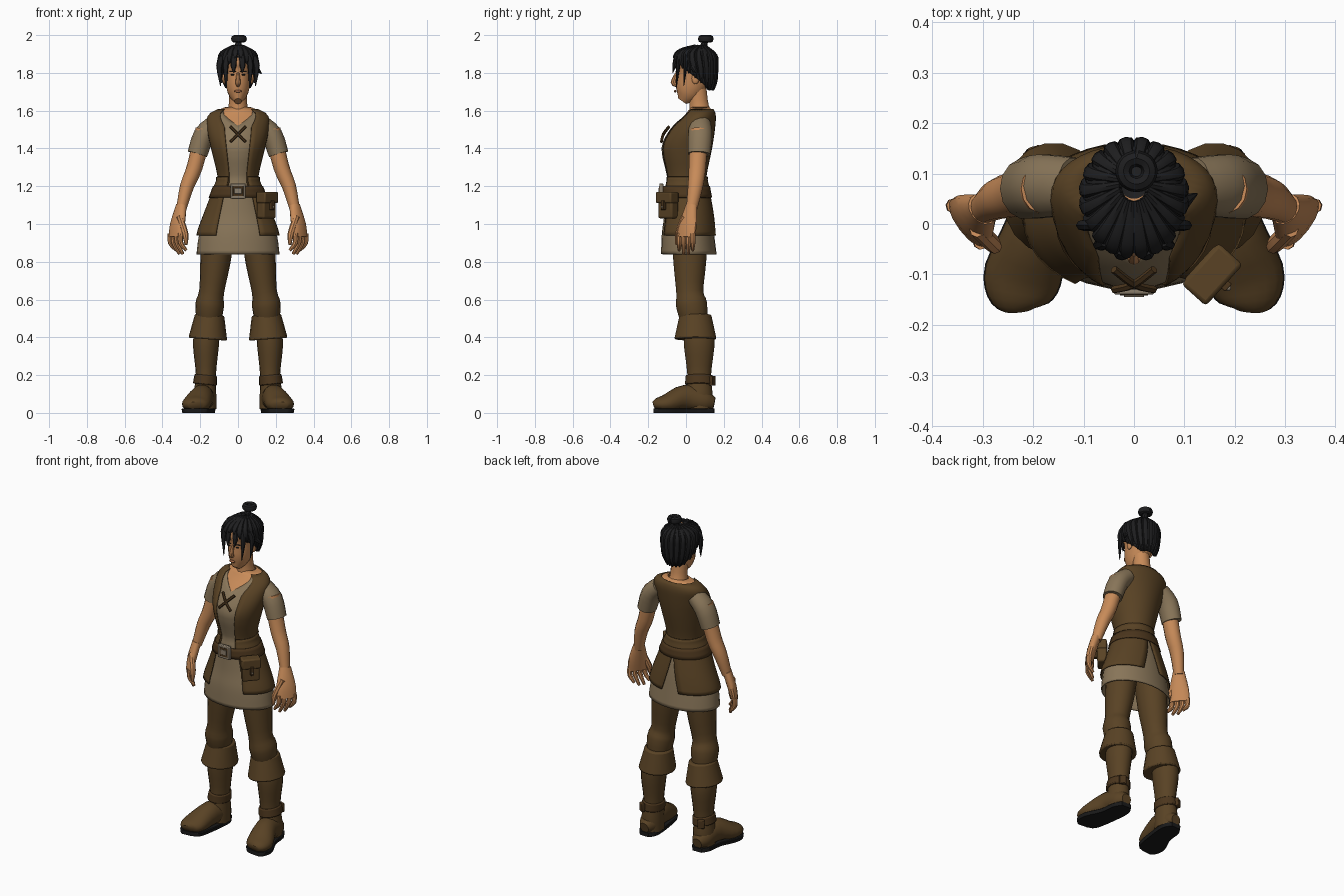
import bpy, bmesh, math
from mathutils import Vector, Matrix

cube = bpy.data.objects.get("Cube")
if cube:
    bpy.data.objects.remove(cube, do_unlink=True)


def material(name, red, green, blue):
    mat = bpy.data.materials.new(name)
    mat.use_nodes = True
    colour = (red, green, blue, 1)
    mat.diffuse_color = colour
    shader = mat.node_tree.nodes["Principled BSDF"]
    shader.inputs["Base Color"].default_value = colour
    shader.inputs["Roughness"].default_value = 0.8
    return mat


SKIN = material("skin", .58, .26, .1)
LIPS = material("lips", .42, .16, .07)
LEATHER = material("brown leather", .1, .055, .018)
STRAP = material("dark leather", .07, .036, .012)
LINEN = material("linen", .25, .18, .1)
HAIR = material("black hair", .013, .013, .014)
SOLE = material("black sole", .01, .01, .01)
METAL = material("dull metal", .26, .21, .15)
UP = Vector((0, 0, 1))
BACK = Vector((0, 1, 0))


def finish(name, bm, mat, mirror=False, thick=0, bevel=0):
    mesh = bpy.data.meshes.new(name)
    bm.to_mesh(mesh)
    bm.free()
    mesh.materials.append(mat)
    mesh.shade_smooth()
    mesh.set_sharp_from_angle(angle=math.radians(40))
    ob = bpy.data.objects.new(name, mesh)
    bpy.context.collection.objects.link(ob)
    if bevel:
        modifier = ob.modifiers.new("Bevel", "BEVEL")
        modifier.width = bevel
        modifier.segments = 2
    if mirror:
        ob.modifiers.new("Mirror", "MIRROR")
    if thick:
        modifier = ob.modifiers.new("Thickness", "SOLIDIFY")
        modifier.thickness = thick
        modifier.offset = -1
    return ob


def spline(a, b, c, d, f):
    return b + ((c - a) + ((2 * a - 5 * b + 4 * c - d) + (3 * (b - c) + d - a) * f) * f) * f / 2


def smooth(points):
    """Curve of any dimension that passes through all the points."""
    pts = [points[0], *points, points[-1]]
    out = []
    for four in zip(pts, pts[1:], pts[2:], pts[3:]):
        for f in (0, 1 / 3, 2 / 3):
            out.append([spline(*values, f) for values in zip(*four)])
    return out + [list(points[-1])]


def tube(name, mat, points, ref=BACK, flat=1, sides=14, mirror=False, bevel=0, floor=0, ceiling=2):
    """Capped limb through (x, y, z, radius, optional radius along ref)."""
    bm = bmesh.new()
    path = smooth(points) if len(points) > 2 else points
    centres = [Vector(p[:3]) for p in path]
    rings = []
    for i, p in enumerate(path):
        tangent = centres[min(i + 1, len(path) - 1)] - centres[max(i - 1, 0)]
        u = tangent.cross(ref).normalized()
        v = u.cross(tangent).normalized()
        wide = max(p[3], .002)
        deep = max(p[4], .002) if len(p) > 4 else wide * flat
        ring = []
        for j in range(sides):
            a = math.tau * j / sides
            co = centres[i] + u * wide * math.cos(a) + v * deep * math.sin(a)
            co.z = min(max(co.z, floor), ceiling)
            ring.append(bm.verts.new(co))
        rings.append(ring)
    for low, high in zip(rings, rings[1:]):
        for j in range(sides):
            k = (j + 1) % sides
            bm.faces.new((low[j], low[k], high[k], high[j]))
    bm.faces.new(rings[0])
    bm.faces.new(rings[-1])
    bmesh.ops.recalc_face_normals(bm, faces=bm.faces[:])
    return finish(name, bm, mat, mirror, bevel=bevel)


def sample(profile, z):
    """Depth centre, half width and half depth of a profile at height z."""
    for a, b in zip(profile, profile[1:]):
        if z <= b[0]:
            f = max(0, (z - a[0]) / (b[0] - a[0]))
            return [p + (q - p) * f for p, q in zip(a[1:], b[1:])]
    return profile[-1][1:]


def on_profile(profile, angle, z, grow=0, scale=1):
    """Point on a profile; the angle in degrees runs from the front to the left."""
    cy, rx, ry = sample(profile, z)
    a = math.radians(angle)
    return Vector((scale * (rx + grow) * math.sin(a), cy - scale * (ry + grow) * math.cos(a), z))


def closed(z):
    return 0


def wrap(name, mat, profile, low, high, grow=0, front=closed, back=closed):
    """Mirrored sheet around a profile; front and back give the half gaps in degrees by height."""
    bm = bmesh.new()
    steps = 14
    count = max(3, round((high - low) * 50))
    rows = []
    for i in range(count + 1):
        z = low + (high - low) * i / count
        start, end = front(z), 180 - back(z)
        rows.append([bm.verts.new(on_profile(profile, start + (end - start) * j / steps, z, grow))
                     for j in range(steps + 1)])
    for a, b in zip(rows, rows[1:]):
        for j in range(steps):
            bm.faces.new((a[j], a[j + 1], b[j + 1], b[j]))
    return finish(name, bm, mat, True, .006)


def box(name, mat, at, size, turn=0, bevel=.004, mirror=False):
    bm = bmesh.new()
    bmesh.ops.create_cube(bm, size=1)
    spin = Matrix.Rotation(math.radians(turn), 4, "Z")
    bm.transform(Matrix.Translation(at) @ spin @ Matrix.Diagonal((*size, 1)))
    return finish(name, bm, mat, mirror, bevel=bevel)


def ball(name, mat, at, size, mirror=False):
    bm = bmesh.new()
    bmesh.ops.create_uvsphere(bm, u_segments=12, v_segments=8, radius=1)
    bm.transform(Matrix.Translation(at) @ Matrix.Diagonal((*size, 1)))
    return finish(name, bm, mat, mirror)


# Clothes: every layer wraps one body profile (height, depth centre, half width, half depth)
BODY = smooth([(.84, .015, .22, .147), (.95, .01, .205, .138), (1.05, .01, .17, .125), (1.2, 0, .113, .107),
               (1.25, 0, .1, .1), (1.4, 0, .135, .13), (1.5, .03, .155, .115), (1.58, .07, .15, .08),
               (1.62, .075, .07, .055)])
wrap("chest", SKIN, BODY, 1.4, 1.62, -.006)
wrap("tunic", LINEN, BODY, .84, 1.6, front=lambda z: max(0, 500 * (z - 1.52)))
wrap("vest", LEATHER, BODY, 1.18, 1.61, .008, front=lambda z: 26 + 200 * max(0, z - 1.52))
wrap("vest_waist_band", LEATHER, BODY, 1.18, 1.25, .016, front=lambda z: 28)
wrap("skirt_flaps", LEATHER, BODY, .94, 1.19, .014, front=lambda z: 32, back=lambda z: 60 * (1.19 - z))
wrap("belt", STRAP, BODY, 1.14, 1.2, .02)
tube("vest_lacing", STRAP, [(-.04, -.09, 1.515, .008), (0, -.12, 1.475, .008), (.04, -.13, 1.435, .008)],
     sides=6, mirror=True)

# Buckle and pouch
box("buckle", METAL, (0, -.13, 1.175), (.08, .02, .08))
box("buckle_inset", STRAP, (0, -.138, 1.175), (.056, .008, .054), bevel=.001)
box("buckle_bar", METAL, (0, -.142, 1.175), (.04, .006, .03), bevel=.002)
box("pouch", LEATHER, (.15, -.095, 1.1), (.1, .055, .14), 48, .01)
box("pouch_lid", LEATHER, (.155, -.1, 1.14), (.11, .065, .06), 48, .008)
box("pouch_tab", STRAP, (.18, -.12, 1.1), (.02, .02, .05), 48, .002)
ball("pouch_stud", METAL, (.187, -.127, 1.09), (.006, .006, .006))

# Sleeves, arms and hands
tube("sleeves", LINEN, [(.12, .075, 1.53, .05), (.18, .075, 1.47, .056), (.215, .07, 1.37, .053)],
     flat=1.15, mirror=True)
tube("arms", SKIN, [(.18, .07, 1.5, .045), (.23, .06, 1.3, .042), (.27, .05, 1.2, .037), (.3, .03, 1.08, .027)],
     flat=1.1, mirror=True)
across = Vector((.6, .8, 0))
tube("palms", SKIN, [(.3, .03, 1.1, .026, .033), (.32, .01, 1, .026, .056), (.33, 0, .93, .02, .058)],
     across, mirror=True)
for i, finger in enumerate(("index", "middle", "ring", "little")):
    knuckle = Vector((.33, 0, .95)) + across * .03 * (i - 1.5)
    curl = Vector((-.03, 0, -.12 + .02 * abs(i - 1.5)))
    tube(finger + "_fingers", SKIN, [(*knuckle, .015), (*(knuckle - UP * .05), .014), (*(knuckle + curl), .008)],
         across, sides=8, mirror=True)
tube("thumbs", SKIN, [(.31, -.01, 1.04, .017), (.28, -.04, .95, .017), (.275, -.05, .89, .008)],
     sides=8, mirror=True)

# Trousers and boots
tube("trousers", LEATHER, [(.1, .02, 1, .09), (.12, .02, .8, .08), (.14, .02, .64, .066), (.15, .03, .57, .076),
                           (.155, .05, .45, .06)], flat=1.1, sides=18, mirror=True)
tube("boot_cuffs", LEATHER, [(.15, .05, .52, .077), (.16, .05, .39, .103)],
     flat=1.1, sides=18, mirror=True, bevel=.008)
tube("boot_shafts", LEATHER, [(.165, .07, .42, .068), (.17, .07, .35, .068), (.17, .07, .2, .053),
                              (.175, .07, .1, .06), (.175, .07, .02, .06)], flat=1.2, sides=18, mirror=True)
tube("ankle_straps", STRAP, [(.17, .07, .2, .06), (.175, .07, .15, .064)],
     flat=1.2, sides=18, mirror=True, bevel=.006)
box("strap_buckles", STRAP, (.2, .14, .17), (.04, .02, .05), -30, mirror=True)
FOOT = [(.18, .15, .05, .03, .03), (.18, .1, .06, .058, .06), (.19, 0, .08, .062, .07),
        (.22, -.1, .05, .076, .05), (.23, -.15, .045, .06, .035), (.23, -.17, .04, .03, .02)]
tube("boot_feet", LEATHER, FOOT, UP, sides=18, mirror=True, floor=.02)
tube("boot_soles", SOLE, [(x, y, .02, wide + .002, .06) for x, y, z, wide, deep in FOOT],
     UP, sides=18, mirror=True, ceiling=.024)

# Head and face
tube("neck", SKIN, [(0, .08, 1.56, .07), (0, .07, 1.62, .05), (0, .06, 1.72, .047)], flat=1.05)
tube("head", SKIN, [(0, -.02, 1.65, .02, .025), (0, .01, 1.7, .056, .07), (0, .045, 1.8, .073, .1),
                    (0, .05, 1.87, .078, .11), (0, .055, 1.94, .02, .03)], sides=20)
tube("nose", SKIN, [(0, -.05, 1.8, .007), (0, -.067, 1.75, .014), (0, -.05, 1.735, .01)], sides=8)
ball("lips", LIPS, (0, -.057, 1.703), (.02, .007, .007))
ball("eyes", SOLE, (.028, -.046, 1.79), (.011, .006, .004), True)
tube("eyebrows", HAIR, [(.012, -.054, 1.807, .003), (.045, -.04, 1.807, .003)], UP, sides=6, mirror=True)
ball("ears", SKIN, (.074, .05, 1.77), (.01, .02, .03), True)

# Hair cap, with the hairline falling from the brow to the nape
CAP = smooth([(1.7, .08, .05, .055), (1.75, .07, .082, .087), (1.83, .06, .099, .103), (1.88, .05, .097, .112),
              (1.92, .055, .075, .085), (1.945, .08, .01, .01)])
wrap("hair_cap", HAIR, CAP, 1.71, 1.945, front=lambda z: max(0, 700 * (1.89 - z)))

# Strands gathered from the hairline to the crown
strands = 20
for i in range(strands):
    angle = 360 * (i + .5) / strands - 180
    low = max(1.71, 1.89 - abs(angle) / 700)
    path = []
    for step in range(6):
        f = step / 5
        path.append((*on_profile(CAP, angle, low + (1.94 - low) * f), .01, .006 + .011 * math.sin(3 * f)))
    a = math.radians(angle)
    tube(f"hair_strand_{i + 1}", HAIR, path, Vector((math.cos(a), math.sin(a), 0)), sides=8)

# Loose locks hanging from the brow
for side, label in ((-1, "right"), (1, "left")):
    for lock, angle, tip in (("fringe", 12, 1.8), ("inner", 35, 1.72), ("outer", 60, 1.73)):
        root = on_profile(CAP, side * angle, 1.89, scale=.95)
        bend = on_profile(CAP, side * angle, 1.84, scale=1.15)
        end = on_profile(CAP, side * angle, 1.88, scale=1.1)
        end.z = tip
        tube(f"{lock}_lock_{label}", HAIR, [(*root, .018), (*bend, .016), (*end, .002)], flat=.7, sides=8)
tube("side_lock_left", HAIR, [(.09, .04, 1.83, .02), (.125, .06, 1.795, .002)], sides=8)

# Top knot
knot = Vector((.005, .105, 1.98))
tube("top_knot_stem", HAIR, [(0, .09, 1.93, .02), (*knot, .014)], sides=8)
coil = [Matrix.Rotation(math.tau * k / 8, 3, "Z") @ BACK * .026 + knot for k in range(9)]
tube("top_knot", HAIR, [(*p, .016, .02) for p in coil], UP, sides=8)
